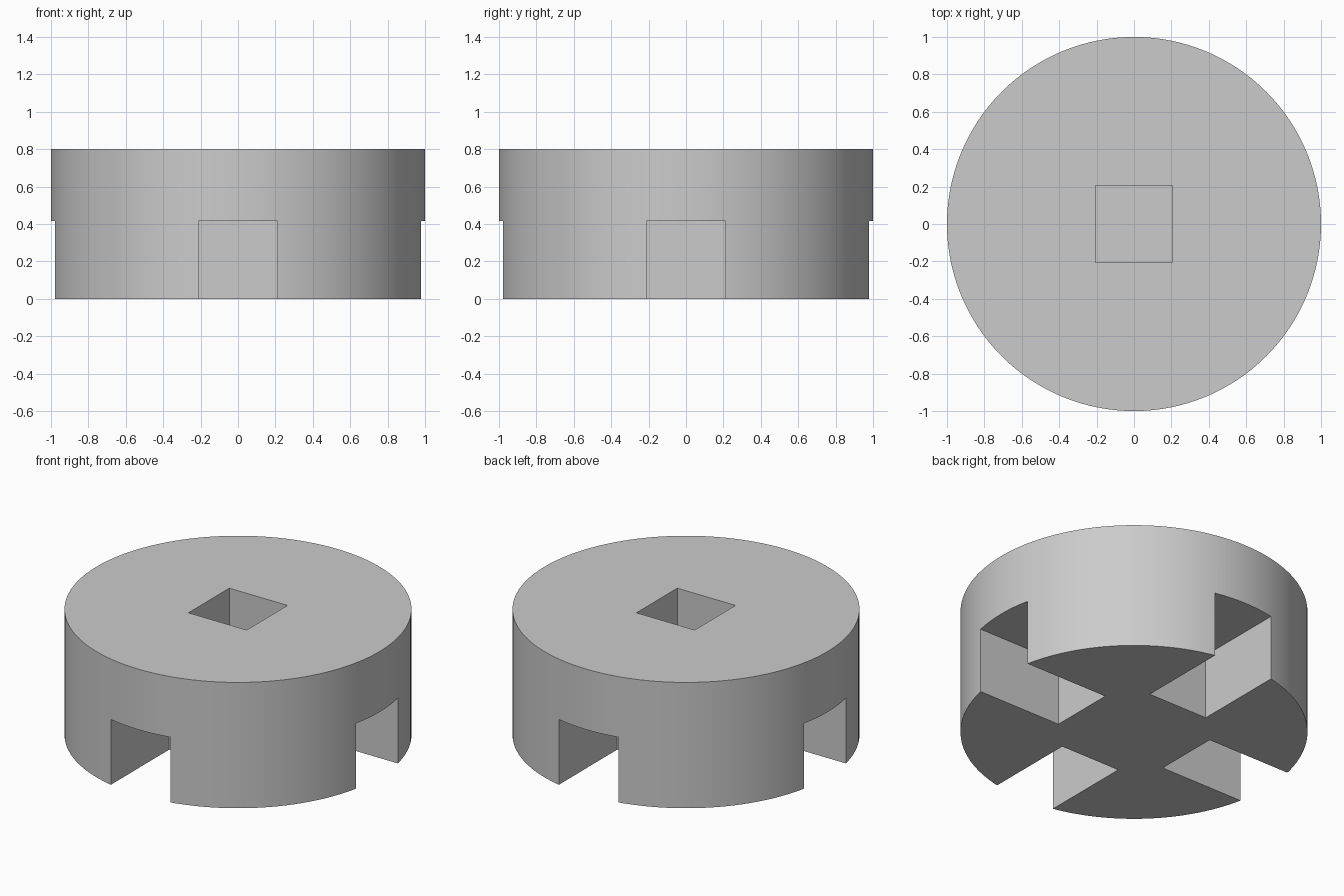
import bpy
import math

default = bpy.data.objects.get("Cube")
if default:
    bpy.data.objects.remove(default, do_unlink=True)

HEIGHT = 0.8
SLOT_WIDTH, SLOT_HEIGHT, SLOT_START = 0.42, 0.415, 0.393
HOLE_WIDTH, HOLE_FLOOR = 0.41, 0.4

grey = bpy.data.materials.new("light grey")
grey.use_nodes = True
colour = (0.6, 0.6, 0.6, 1)
grey.diffuse_color = colour
grey.node_tree.nodes["Principled BSDF"].inputs["Base Color"].default_value = colour


def box(name, low, high, angle=0):
    """Box between two corners, turned about the z axis."""
    size = [b - a for a, b in zip(low, high)]
    mid = [(a + b) / 2 for a, b in zip(low, high)]
    c, s = math.cos(angle), math.sin(angle)
    place = (c * mid[0] - s * mid[1], s * mid[0] + c * mid[1], mid[2])
    bpy.ops.mesh.primitive_cube_add(size=1, location=place, rotation=(0, 0, angle))
    obj = bpy.context.object
    obj.name = name
    obj.scale = size
    obj.data.materials.append(grey)
    return obj


# Round body
bpy.ops.mesh.primitive_cylinder_add(vertices=128, radius=1, depth=HEIGHT,
                                    location=(0, 0, HEIGHT / 2))
body = bpy.context.object
body.name = "round_body"
body.data.materials.append(grey)

# Blind square socket in the top and four slots in the underside
half = HOLE_WIDTH / 2
cutters = [box("socket_cutter", (-half, -half, HOLE_FLOOR), (half, half, HEIGHT + 0.2))]
half = SLOT_WIDTH / 2
for i in range(4):
    cutters.append(box(f"slot_cutter_{i + 1}", (SLOT_START, -half, -0.2),
                       (1.3, half, SLOT_HEIGHT), i * math.pi / 2))

bpy.context.view_layer.objects.active = body
for cutter in cutters:
    cut = body.modifiers.new(cutter.name, "BOOLEAN")
    cut.operation = "DIFFERENCE"
    cut.solver = "EXACT"
    cut.object = cutter
    bpy.ops.object.modifier_apply(modifier=cut.name)
    bpy.data.objects.remove(cutter, do_unlink=True)

# Smooth rim, sharp edges
bpy.ops.object.select_all(action="DESELECT")
body.select_set(True)
bpy.ops.object.shade_smooth_by_angle(angle=math.radians(30))
